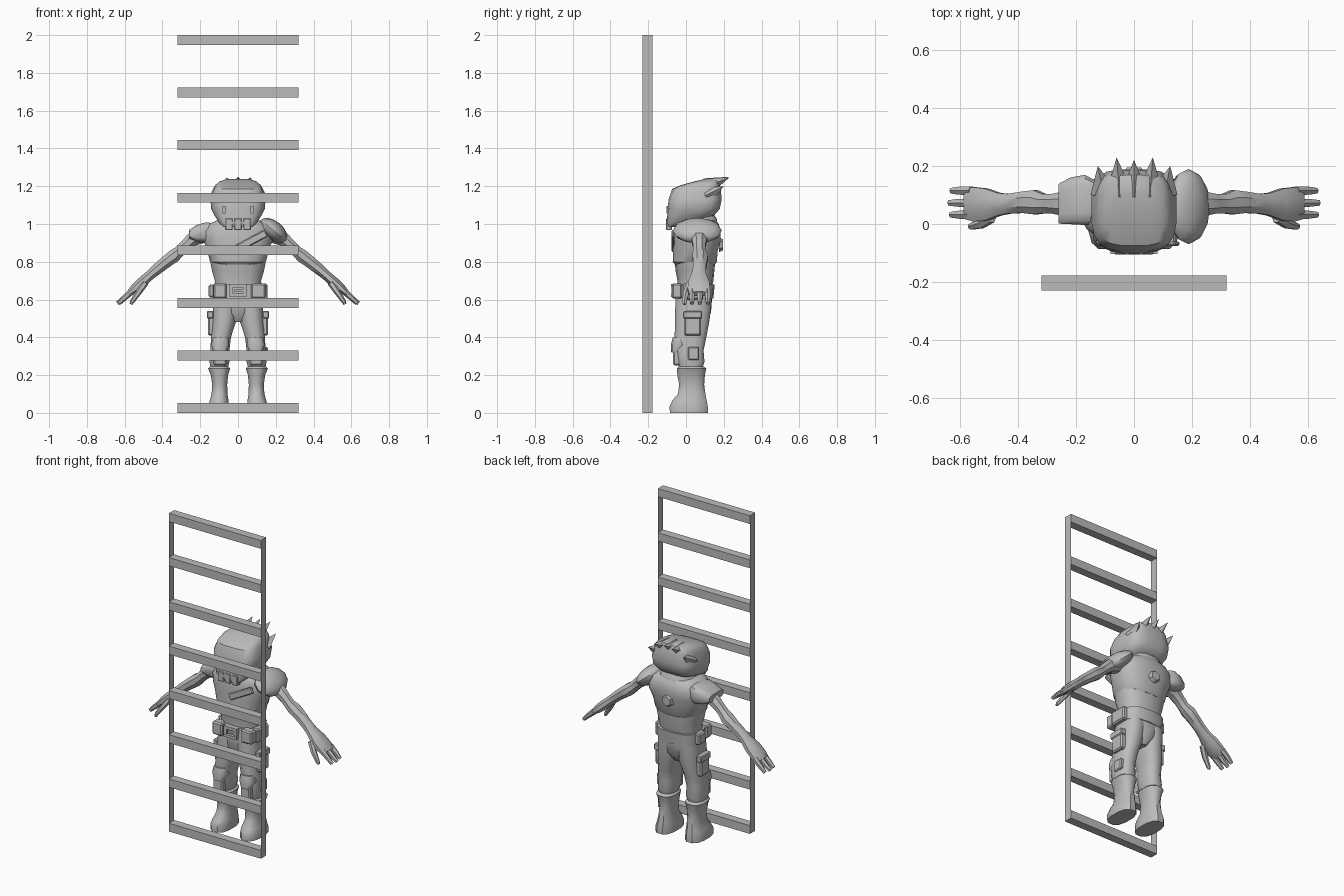
import bpy, bmesh, math
from mathutils import Vector, Matrix

grey = bpy.data.materials.new("plain grey")
grey.diffuse_color = (0.5, 0.5, 0.5, 1)


def finish(name, bm, smooth=True):
    bmesh.ops.recalc_face_normals(bm, faces=bm.faces[:])
    me = bpy.data.meshes.new(name)
    bm.to_mesh(me)
    bm.free()
    me.materials.append(grey)
    ob = bpy.data.objects.new(name, me)
    bpy.context.collection.objects.link(ob)
    if smooth:
        bpy.ops.object.select_all(action='DESELECT')
        ob.select_set(True)
        bpy.context.view_layer.objects.active = ob
        bpy.ops.object.shade_smooth_by_angle(angle=math.radians(40))
    return ob


def loft(name, rings, n=12, power=2.0):
    """Skin rings given as (centre, half axis u, half axis v)."""
    bm = bmesh.new()
    loops = []
    for c, u, v in rings:
        loop = []
        for i in range(n):
            a = 2 * math.pi * (i + 0.5) / n
            cs, sn = math.cos(a), math.sin(a)
            p = (Vector(c) + Vector(u) * math.copysign(abs(cs) ** (2 / power), cs)
                 + Vector(v) * math.copysign(abs(sn) ** (2 / power), sn))
            loop.append(bm.verts.new(p))
        loops.append(loop)
    for a, b in zip(loops, loops[1:]):
        for i in range(n):
            j = (i + 1) % n
            bm.faces.new((a[i], a[j], b[j], b[i]))
    bm.faces.new(loops[0])
    bm.faces.new(loops[-1])
    return finish(name, bm)


def stack(name, rows, n=12, power=2.5):
    """Vertical loft: rows of (z, x centre, half width, front y, back y)."""
    return loft(name, [((x, (f + b) / 2, z), (w, 0, 0), (0, (b - f) / 2, 0))
                       for z, x, w, f, b in rows], n, power)


def limb(name, pts, n=8):
    """Tube in the xz direction: (x, y, z, half depth in y, half thickness)."""
    rings = []
    for i, (x, y, z, w, t) in enumerate(pts):
        a, b = pts[max(i - 1, 0)], pts[min(i + 1, len(pts) - 1)]
        d = Vector((b[0] - a[0], 0, b[2] - a[2])).normalized()
        rings.append(((x, y, z), (0, w, 0), (d.z * t, 0, -d.x * t)))
    return loft(name, rings, n)


def box(name, x, y, z, bevel=0.0, rot=None):
    bm = bmesh.new()
    bmesh.ops.create_cube(bm, size=1)
    bmesh.ops.scale(bm, vec=(x[1] - x[0], y[1] - y[0], z[1] - z[0]), verts=bm.verts)
    if bevel:
        bmesh.ops.bevel(bm, geom=bm.edges[:], offset=bevel, segments=1, affect='EDGES')
    if rot:
        bmesh.ops.rotate(bm, matrix=rot, verts=bm.verts)
    bmesh.ops.translate(bm, vec=(sum(x) / 2, sum(y) / 2, sum(z) / 2), verts=bm.verts)
    return finish(name, bm, False)


# Ladder: eight rungs between two paper-thin side rails
for i in range(8):
    z = i * 1.948 / 7
    box("ladder_rung", (-0.32, 0.32), (-0.23, -0.178), (z, z + 0.052))
for s in (-1, 1):
    bm = bmesh.new()
    bm.faces.new([bm.verts.new((s * 0.32, y, z)) for y, z in
                  ((-0.23, 0), (-0.178, 0), (-0.178, 2), (-0.23, 2))])
    finish("ladder_rail", bm, False)

# Head, overhanging the chest in front and rising to the back
stack("head", [(0.985, 0, 0.075, -0.10, -0.04), (1.005, 0, 0.10, -0.105, 0.02),
               (1.045, 0, 0.125, -0.10, 0.15), (1.08, 0, 0.143, -0.098, 0.18),
               (1.13, 0, 0.147, -0.093, 0.19), (1.185, 0, 0.128, -0.075, 0.185),
               (1.205, 0, 0.122, -0.03, 0.18), (1.225, 0, 0.10, 0.04, 0.175),
               (1.238, 0, 0.06, 0.10, 0.17)], 20, 3.5)
# Hair spikes on the back of the head
for x, y, z in ((-0.125, 0.20, 1.20), (-0.06, 0.23, 1.247), (0, 0.222, 1.25),
                (0.065, 0.23, 1.247), (0.125, 0.20, 1.20)):
    base = Vector((x * 0.85, 0.11, z - 0.05))
    d = Vector((x, y, z)) - base
    bm = bmesh.new()
    bmesh.ops.create_cone(bm, cap_ends=True, segments=4, radius1=0.045, radius2=0,
                          depth=d.length, matrix=Matrix.Translation(base + d / 2)
                          @ d.to_track_quat('Z', 'Y').to_matrix().to_4x4())
    finish("hair_spike", bm, False)
# Mask fringe and eyes
for x in (-0.048, 0, 0.048):
    box("mask_strip", (x - 0.02, x + 0.02), (-0.105, -0.075), (0.967, 1.03), 0.004)
for s in (-1, 1):
    box("eye", sorted((s * 0.066, s * 0.082)), (-0.103, -0.095), (1.055, 1.095))

# Torso with a step at the chest, and collar
stack("waist", [(0.63, 0, 0.13, -0.05, 0.13), (0.70, 0, 0.125, -0.045, 0.145),
                (0.75, 0, 0.14, -0.055, 0.15), (0.80, 0, 0.15, -0.06, 0.155)], 14)
stack("chest", [(0.785, 0, 0.13, -0.06, 0.155), (0.80, 0, 0.15, -0.072, 0.165),
                (0.86, 0, 0.165, -0.07, 0.17), (0.91, 0, 0.185, -0.068, 0.185),
                (0.96, 0, 0.19, -0.064, 0.185), (1.0, 0, 0.16, -0.055, 0.175),
                (1.02, 0, 0.11, -0.04, 0.16)], 16)
stack("collar", [(0.99, 0, 0.12, -0.05, 0.17), (1.03, 0, 0.10, -0.035, 0.165),
                 (1.06, 0, 0.08, -0.02, 0.14)], 12)
# Diagonal chest band and hexagonal badge on the back
box("chest_band", (-0.02, 0.16), (-0.076, -0.06), (0.89, 0.93), 0.005,
    Matrix.Rotation(math.radians(-28), 3, 'Y'))
bm = bmesh.new()
bmesh.ops.create_cone(bm, cap_ends=True, segments=6, radius1=0.04, radius2=0.03, depth=0.02,
                      matrix=Matrix.Translation((0, 0.185, 0.89)) @ Matrix.Rotation(-math.pi / 2, 4, 'X'))
finish("back_badge", bm, False)

# Shoulder guards: a boxy one and a large domed one
loft("boxy_shoulder", [((-0.13, 0.075, 0.955), (0, 0.075, 0), (0, 0, 0.05)),
                       ((-0.17, 0.083, 0.955), (0, 0.088, 0), (0, 0, 0.055)),
                       ((-0.22, 0.08, 0.95), (0, 0.082, 0), (0, 0, 0.045)),
                       ((-0.26, 0.07, 0.945), (0, 0.07, 0), (0, 0, 0.022))], 12, 4)
bm = bmesh.new()
bmesh.ops.create_uvsphere(bm, u_segments=12, v_segments=8, radius=1,
                          matrix=Matrix.Translation((0.188, 0.06, 0.965))
                          @ Matrix.Rotation(math.radians(40), 4, 'Y')
                          @ Matrix.Diagonal((0.088, 0.13, 0.05, 1)))
finish("domed_shoulder", bm)

for s in (-1, 1):
    # Arm from the shoulder to the flat palm
    arm = [(0.17, 0.07, 0.945, 0.05, 0.045), (0.24, 0.07, 0.92, 0.045, 0.04),
           (0.28, 0.07, 0.885, 0.036, 0.033), (0.31, 0.07, 0.855, 0.036, 0.032),
           (0.34, 0.075, 0.83, 0.045, 0.038), (0.38, 0.075, 0.80, 0.04, 0.035),
           (0.43, 0.07, 0.76, 0.037, 0.032), (0.465, 0.068, 0.73, 0.042, 0.028),
           (0.51, 0.067, 0.69, 0.06, 0.03), (0.55, 0.068, 0.655, 0.064, 0.026),
           (0.58, 0.07, 0.63, 0.058, 0.016)]
    limb("arm", [(s * x, y, z, w, t) for x, y, z, w, t in arm])
    # Three fingers and a thumb
    for y, tip in ((0.115, 0.63), (0.073, 0.638), (0.032, 0.632)):
        limb("finger", [(s * 0.56, y, 0.645, 0.017, 0.018), (s * 0.60, y, 0.61, 0.016, 0.015),
                        (s * tip, y, 0.58, 0.011, 0.011)], 6)
    limb("thumb", [(s * 0.49, 0.025, 0.69, 0.022, 0.018), (s * 0.525, 0.002, 0.64, 0.019, 0.016),
                   (s * 0.56, -0.008, 0.59, 0.013, 0.012), (s * 0.567, -0.008, 0.575, 0.009, 0.008)], 6)

    # Trouser leg
    stack("trouser_leg", [(0.23, s * 0.10, 0.045, -0.035, 0.085), (0.27, s * 0.098, 0.054, -0.05, 0.10),
                          (0.33, s * 0.096, 0.052, -0.06, 0.095), (0.40, s * 0.09, 0.054, -0.063, 0.11),
                          (0.48, s * 0.074, 0.064, -0.06, 0.125), (0.55, s * 0.068, 0.066, -0.06, 0.135),
                          (0.64, s * 0.06, 0.068, -0.055, 0.14)], 12)
    # Boot with a flared cuff and a pointed-forward foot
    stack("boot", [(0, s * 0.103, 0.057, -0.088, 0.118), (0.035, s * 0.103, 0.057, -0.09, 0.118),
                   (0.065, s * 0.10, 0.051, -0.075, 0.112), (0.10, s * 0.098, 0.043, -0.045, 0.105),
                   (0.15, s * 0.097, 0.041, -0.038, 0.098), (0.20, s * 0.098, 0.047, -0.048, 0.102),
                   (0.235, s * 0.10, 0.06, -0.05, 0.11), (0.245, s * 0.10, 0.05, -0.04, 0.095)], 12)
    # Knee pad, shin guard and thigh pouch
    stack("knee_pad", [(0.32, s * 0.095, 0.035, -0.078, -0.02), (0.36, s * 0.094, 0.05, -0.08, 0.01),
                       (0.40, s * 0.092, 0.042, -0.07, 0)], 10)
    box("shin_guard", sorted((s * 0.062, s * 0.13)), (-0.068, -0.03), (0.25, 0.33), 0.008)
    box("thigh_pouch", sorted((s * 0.115, s * 0.16)), (-0.01, 0.08), (0.41, 0.54), 0.008)
    box("thigh_pouch_flap", sorted((s * 0.13, s * 0.165)), (-0.015, 0.085), (0.50, 0.54), 0.005)

# Small pouch on the outside of one lower leg
box("leg_pouch", (0.13, 0.158), (0.01, 0.07), (0.28, 0.35), 0.006)

# Hips, belt, pouches and buckle
stack("hips", [(0.48, 0, 0.025, -0.03, 0.10), (0.53, 0, 0.08, -0.055, 0.135),
               (0.60, 0, 0.125, -0.055, 0.14), (0.65, 0, 0.13, -0.05, 0.14)], 12)
stack("belt", [(0.605, 0, 0.134, -0.064, 0.145), (0.68, 0, 0.134, -0.058, 0.152)], 14, 3)
for x0, x1 in ((-0.13, -0.06), (0.07, 0.145)):
    box("belt_pouch", (x0, x1), (-0.075, -0.02), (0.605, 0.685), 0.008)
box("hip_pouch", (0.11, 0.155), (-0.02, 0.09), (0.60, 0.685), 0.008)
box("hip_pouch", (-0.155, -0.11), (0.02, 0.09), (0.61, 0.68), 0.008)
for x in (-0.036, 0.036):
    box("buckle_side", (x - 0.009, x + 0.009), (-0.078, -0.055), (0.615, 0.68))
for z in (0.622, 0.673):
    box("buckle_bar", (-0.045, 0.045), (-0.08, -0.055), (z - 0.009, z + 0.009))
box("buckle_tongue", (-0.02, 0.03), (-0.076, -0.055), (0.64, 0.652))
